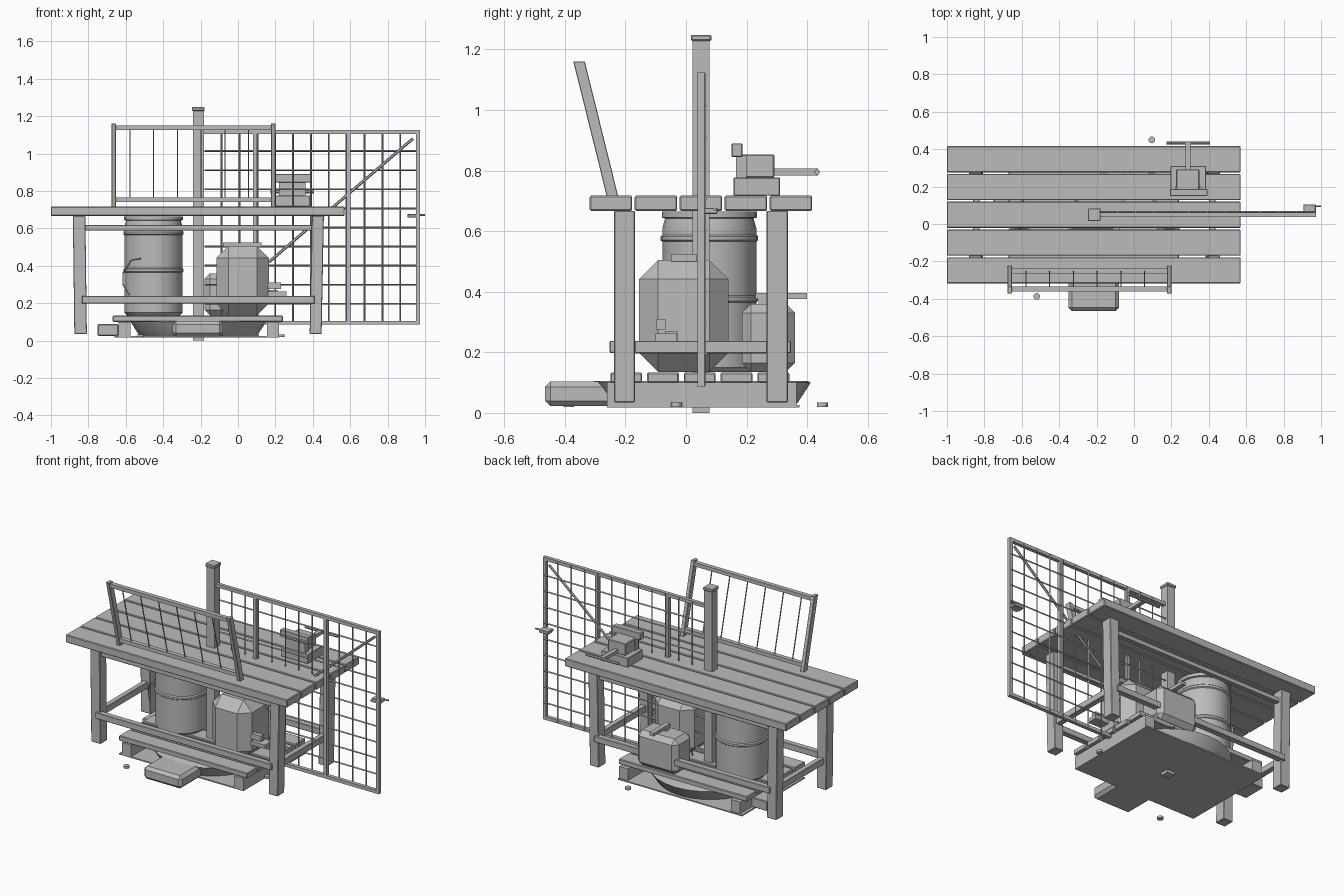
import bpy, bmesh, math
from mathutils import Vector

grey = bpy.data.materials.new("plain_grey")
grey.diffuse_color = (0.5, 0.5, 0.5, 1)


def finish(name, bm, bevel=0.0, smooth=False):
    if bevel:
        bmesh.ops.bevel(bm, geom=bm.edges[:], offset=bevel, segments=1, affect='EDGES')
    bmesh.ops.recalc_face_normals(bm, faces=bm.faces[:])
    me = bpy.data.meshes.new(name)
    bm.to_mesh(me)
    bm.free()
    me.materials.append(grey)
    ob = bpy.data.objects.new(name, me)
    bpy.context.collection.objects.link(ob)
    if smooth:
        bpy.context.view_layer.objects.active = ob
        ob.select_set(True)
        bpy.ops.object.shade_smooth_by_angle(angle=math.radians(35))
        ob.select_set(False)
    return ob


def box(name, x, y, z, bevel=0.0, lean=(0, 0)):
    """Box from ranges; lean shifts the top face sideways."""
    bm = bmesh.new()
    bmesh.ops.create_cube(bm, size=1)
    for v in bm.verts:
        up = v.co.z > 0
        v.co = Vector([r[0] + (c + 0.5) * (r[1] - r[0]) for c, r in zip(v.co, (x, y, z))])
        if up:
            v.co.x += lean[0]
            v.co.y += lean[1]
    return finish(name, bm, bevel)


def rod(name, a, b, r, sides=6):
    a, b = Vector(a), Vector(b)
    bm = bmesh.new()
    bmesh.ops.create_cone(bm, cap_ends=True, segments=sides, radius1=r, radius2=r, depth=(b - a).length)
    q = (b - a).to_track_quat('Z', 'Y')
    for v in bm.verts:
        v.co = q @ v.co + (a + b) / 2
    return finish(name, bm)


def lathe(name, profile, cx, cy, sides=24, smooth=True):
    bm = bmesh.new()
    rings = [[bm.verts.new((cx + r * math.cos(i * math.tau / sides),
                            cy + r * math.sin(i * math.tau / sides), z))
              for i in range(sides)] for r, z in profile]
    for lo, hi in zip(rings, rings[1:]):
        for i in range(sides):
            j = (i + 1) % sides
            bm.faces.new((lo[i], lo[j], hi[j], hi[i]))
    bm.faces.new(rings[0])
    bm.faces.new(rings[-1])
    return finish(name, bm, smooth=smooth)


# Table top planks
for i in range(5):
    y = -0.318 + i * 0.1485
    box("table_plank", (-1, 0.57), (y, y + 0.14), (0.667, 0.717), 0.004)

# Table legs, slightly leaning
for y in (-0.238, 0.266):
    box("table_leg", (-0.875, -0.808), (y, y + 0.07), (0.035, 0.667), 0.003, (-0.008, 0))
    box("table_leg", (0.383, 0.447), (y, y + 0.07), (0.035, 0.667), 0.003, (0.012, 0))

# Long and short rails between the legs
for yo, yi in ((-0.252, -0.215), (0.347, 0.31)):
    y = (min(yo, yi), max(yo, yi))
    box("lower_long_rail", (-0.835, 0.41), y, (0.198, 0.238), 0.003)
for y in (-0.22, 0.285):
    box("upper_long_rail", (-0.82, 0.41), (y, y + 0.03), (0.588, 0.618), 0.003)
for x in (-0.86, 0.4):
    box("side_rail", (x, x + 0.035), (-0.17, 0.27), (0.196, 0.238), 0.003)

# Pallet: slats, runners, feet and bottom sheet
for i in range(5):
    y = -0.25 + i * 0.1215
    box("pallet_slat", (-0.67, 0.24), (y, y + 0.105), (0.1, 0.133), 0.004)
for x in (-0.64, 0.155):
    box("pallet_runner", (x, x + 0.065), (-0.26, 0.365), (0.025, 0.1))
box("bottom_sheet", (-0.66, 0.22), (-0.26, 0.375), (0.018, 0.026))
box("side_foot", (-0.75, -0.64), (0.1, 0.25), (0.026, 0.088), 0.004)
box("front_step", (-0.35, -0.08), (-0.465, -0.24), (0.022, 0.104), 0.018)

# Round flared base below the pallet
lathe("round_base", [(0.305, 0.02), (0.32, 0.035), (0.362, 0.1), (0.35, 0.106)], -0.212, 0.05, 28)

# Loose discs on the floor
for x, y in ((0.095, 0.45), (0.23, -0.032), (-0.52, -0.387)):
    lathe("loose_disc", [(0.018, 0.02), (0.018, 0.034)], x, y, 12, False)

# Barrel with two raised bands
profile = [(0.14, 0.135), (0.155, 0.15), (0.155, 0.365), (0.161, 0.37), (0.161, 0.382),
           (0.155, 0.388), (0.155, 0.565), (0.161, 0.57), (0.161, 0.582), (0.155, 0.588),
           (0.155, 0.61), (0.146, 0.642), (0.157, 0.645), (0.157, 0.664), (0.148, 0.664),
           (0.146, 0.655)]
lathe("barrel", profile, -0.452, 0.077, 24)

# Curved wire hanging beside the barrel
wire = [(-0.52, -0.09, 0.44), (-0.57, -0.07, 0.43), (-0.615, -0.03, 0.36),
        (-0.615, -0.02, 0.3), (-0.58, -0.06, 0.245)]
for a, b in zip(wire, wire[1:]):
    rod("barrel_wire", a, b, 0.004)

# Chamfered tank with its cap and side fittings
box("tank", (-0.115, 0.165), (-0.155, 0.14), (0.135, 0.505), 0.063)
box("tank_cap", (-0.08, 0.125), (-0.05, 0.035), (0.5, 0.525))
box("tank_fitting_upper", (0.16, 0.23), (-0.097, -0.067), (0.275, 0.31))
box("tank_fitting_lower", (0.16, 0.21), (-0.07, -0.028), (0.235, 0.27))
box("tank_spout", (0.16, 0.26), (-0.1, -0.03), (0.238, 0.262))

# Chamfered case at the back with its handle
box("back_case", (-0.18, 0.11), (0.185, 0.36), (0.135, 0.36), 0.03)
box("case_handle_post", (-0.05, -0.02), (0.24, 0.27), (0.355, 0.385))
box("case_handle", (-0.05, -0.02), (0.23, 0.4), (0.376, 0.396))

# Gate post
box("gate_post", (-0.24, -0.183), (0.022, 0.077), (0, 1.23))
box("gate_post_cap", (-0.246, -0.178), (0.016, 0.084), (1.228, 1.248), 0.004)

# Gate frame
gy = (0.038, 0.061)
for z in (0.085, 1.104):
    box("gate_frame_rail", (-0.185, 0.972), gy, (z, z + 0.021))
for x in (0.08, 0.58, 0.951):
    box("gate_frame_upright", (x, x + 0.021), gy, (0.085, 1.125))

# Gate mesh
for i in range(1, 12):
    x = -0.183 + i * 0.0955
    rod("mesh_upright", (x, 0.06, 0.09), (x, 0.06, 1.12), 0.005, 4)
for i in range(1, 10):
    z = 0.095 + i * 0.102
    rod("mesh_crossbar", (-0.18, 0.065, z), (0.965, 0.065, z), 0.005, 4)
rod("gate_brace", (0.935, 0.052, 1.08), (0.165, 0.052, 0.42), 0.008)

# Gate latch
box("latch_plate", (0.905, 0.972), (0.06, 0.104), (0.657, 0.677), 0.003)
rod("latch_pin", (0.95, 0.095, 0.672), (1.0, 0.095, 0.672), 0.006)
rod("latch_bolt", (0.91, 0.05, 0.667), (0.97, 0.05, 0.667), 0.01)


# Leaning rack on the front edge of the table
def rack_y(z):
    return -0.242 - (z - 0.717) * 0.249


for x in (-0.677, 0.176):
    box("rack_upright", (x, x + 0.024), (-0.261, -0.223), (0.712, 1.16), 0.002, (0, -0.111))
for z in (0.74, 1.127):
    y = rack_y(z + 0.012)
    box("rack_rail", (-0.66, 0.185), (y - 0.014, y + 0.014), (z, z + 0.024))
for i in range(6):
    x = -0.578 + i * 0.127
    rod("rack_wire", (x, rack_y(0.75), 0.75), (x, rack_y(1.14), 1.14), 0.0035)

# Bench vise
box("vise_base", (0.195, 0.385), (0.157, 0.31), (0.717, 0.777), 0.003)
box("vise_body", (0.225, 0.35), (0.177, 0.292), (0.777, 0.853), 0.004)
box("vise_jaw", (0.192, 0.392), (0.15, 0.187), (0.845, 0.89), 0.003)
box("vise_jaw_support", (0.22, 0.36), (0.165, 0.2), (0.777, 0.85))
box("vise_screw", (0.276, 0.302), (0.28, 0.435), (0.784, 0.806))
rod("vise_bar", (0.175, 0.433, 0.795), (0.405, 0.433, 0.795), 0.009, 8)
